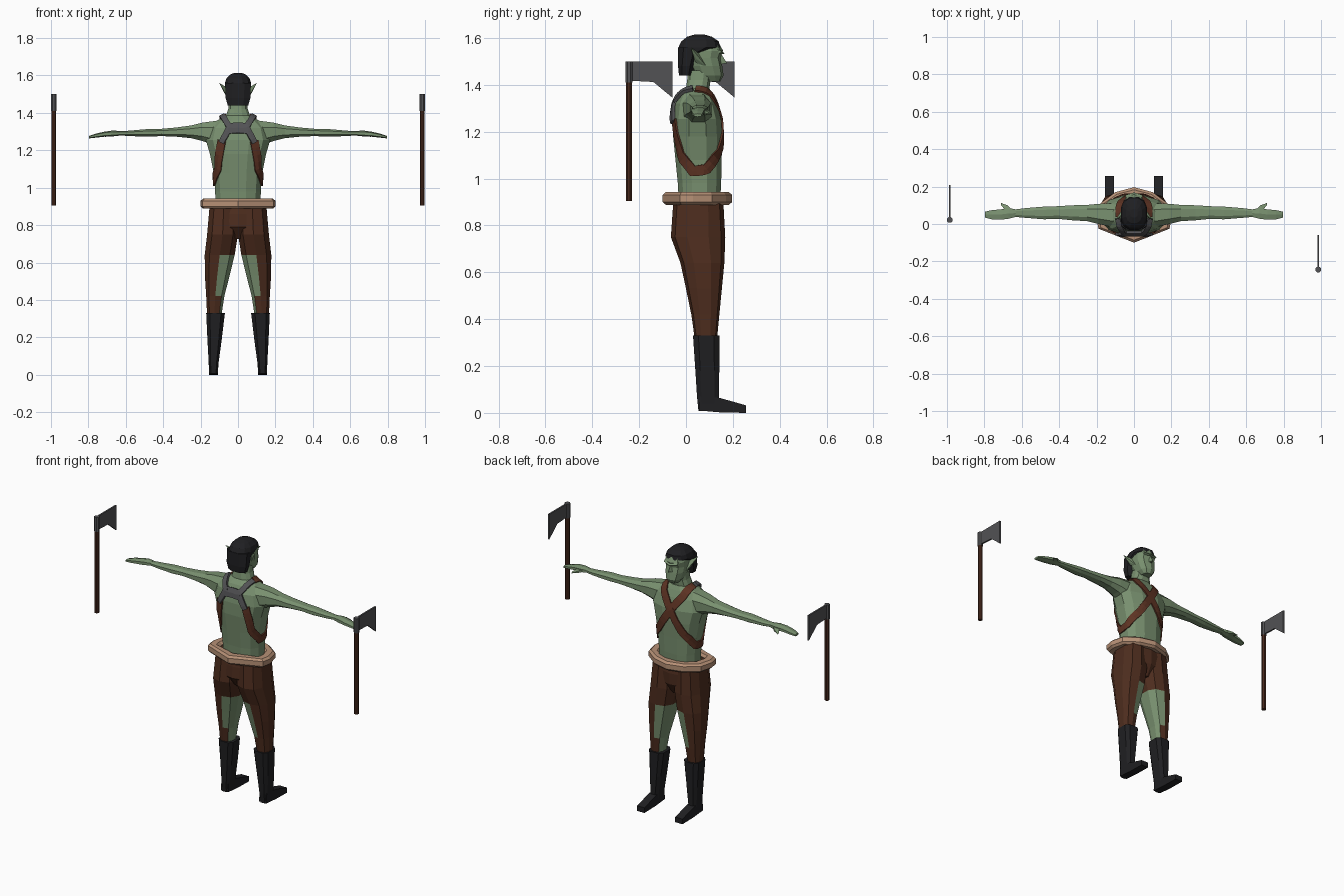
import bpy, bmesh
from math import sin, cos, pi
from mathutils import Vector
from mathutils.bvhtree import BVHTree

if "Cube" in bpy.data.objects:
    bpy.data.objects.remove(bpy.data.objects["Cube"])


def material(name, *rgb):
    m = bpy.data.materials.new(name)
    m.diffuse_color = (*rgb, 1)
    m.use_nodes = True
    m.node_tree.nodes["Principled BSDF"].inputs["Base Color"].default_value = m.diffuse_color
    return m


SKIN = material("skin", .19, .28, .16)
CLOTH = material("cloth", .075, .026, .013)
LEATHER = material("strap_leather", .11, .033, .017)
BLACK = material("black", .014, .014, .016)
TAN = material("tan", .47, .28, .18)
METAL = material("metal", .085, .085, .09)
WOOD = material("wood", .065, .022, .012)


def finish(name, bm, *mats):
    bmesh.ops.recalc_face_normals(bm, faces=bm.faces)
    me = bpy.data.meshes.new(name)
    bm.to_mesh(me)
    ob = bpy.data.objects.new(name, me)
    for m in mats:
        me.materials.append(m)
    bpy.context.collection.objects.link(ob)
    return ob


def ring(axis, a, u0, u1, v0, v1, n, power=.8):
    """Rounded-box cross-section at position a on an axis."""
    pts = []
    for i in range(n):
        t = 2 * pi * (i + .5) / n
        f = lambda c: abs(c) ** power * (1 if c > 0 else -1) / cos(pi / n) ** power
        u = (u0 + u1) / 2 + (u1 - u0) / 2 * f(cos(t))
        v = (v0 + v1) / 2 + (v1 - v0) / 2 * f(sin(t))
        pts.append({"x": (a, u, v), "y": (u, a, v), "z": (u, v, a)}[axis])
    return pts


def loft(rings, closed=False):
    bm = bmesh.new()
    vs = [[bm.verts.new(p) for p in r] for r in rings]
    n = len(vs[0])
    pairs = list(zip(vs, vs[1:])) + ([(vs[-1], vs[0])] if closed else [])
    for a, b in pairs:
        for i in range(n):
            bm.faces.new((a[i], a[(i + 1) % n], b[(i + 1) % n], b[i]))
    if not closed:
        bm.faces.new(vs[0])
        bm.faces.new(vs[-1])
    return bm


def hull(name, pts, mat, s=1):
    bm = bmesh.new()
    for x, y, z in pts:
        bm.verts.new((s * x, y, z))
    bmesh.ops.convex_hull(bm, input=bm.verts)
    return finish(name, bm, mat)


def stack(rows, n, power=.8):
    return loft([ring("z", z, -hx, hx, y0, y1, n, power) for z, hx, y0, y1 in rows])


def limb(name, axis, rows, n, mat, s, power=.8):
    bm = loft([ring(axis, *r, n, power) for r in rows])
    for v in bm.verts:
        v.co.x *= s
    return finish(name, bm, mat)


# torso and neck
body = stack([(.89, .12, -.03, .145), (.98, .122, -.035, .15), (1.08, .13, -.045, .152),
              (1.18, .15, -.055, .155), (1.255, .172, -.055, .15), (1.32, .155, -.045, .13),
              (1.36, .11, -.025, .113), (1.385, .065, 0, .1), (1.42, .052, .005, .105),
              (1.46, .048, .01, .11)], 12)
bmesh.ops.recalc_face_normals(body, faces=body.faces)
tree = BVHTree.FromBMesh(body)
finish("torso", body, SKIN)

# head
finish("head", stack([(1.415, .028, .085, .145), (1.44, .046, .04, .158), (1.48, .058, .02, .152),
                      (1.515, .061, .01, .145), (1.545, .062, 0, .155), (1.585, .05, .01, .135)],
                     10), SKIN)
hull("nose", [(0, .145, 1.54), (-.016, .14, 1.487), (.016, .14, 1.487), (0, .175, 1.492)], SKIN)
hull("brow", [(x, y, z) for x in (-.045, .045) for y, z in ((.13, 1.555), (.155, 1.54), (.13, 1.53))]
     + [(0, .168, 1.533)], SKIN)
# hair: cap on top and a fall at the back
finish("hair_top", stack([(1.535, .068, -.033, .075), (1.56, .07, -.032, .145),
                          (1.585, .062, -.02, .14), (1.605, .042, .005, .11),
                          (1.614, .02, .035, .08)], 12), BLACK)
finish("hair_back", stack([(1.44, .055, -.03, .025), (1.48, .066, -.034, .035),
                           (1.56, .069, -.034, .06)], 8), BLACK)

# belt: faceted ring swept around the waist
half = [(0, -.1), (.19, -.025), (.2, .03), (.18, .11), (.1, .17), (0, .197)]
path = half + [(-x, y) for x, y in half[-2:0:-1]]
section = [(0, .9), (0, .93), (.014, .942), (.05, .942), (.065, .925), (.05, .89), (.014, .888)]
rings = []
for x, y in path:
    d = Vector((x, y - .05, 0)).normalized()
    rings.append([(x - d.x * r, y - d.y * r, z) for r, z in section])
finish("belt", loft(rings, True), TAN)

# trouser seat
finish("trouser_seat", stack([(.92, .135, -.04, .15), (.86, .15, -.05, .158),
                              (.79, .13, -.055, .155), (.725, .03, -.01, .12)], 10), CLOTH)


def strap(name, pts, width, mat, lift, thick):
    """Ribbon laid onto the torso surface."""
    pts = [Vector(p) for p in pts]
    fine = [a.lerp(b, k / 4) for a, b in zip(pts, pts[1:]) for k in range(4)] + [pts[-1]]
    bm = bmesh.new()
    rows = []
    for i, p in enumerate(fine):
        t = fine[min(i + 1, len(fine) - 1)] - fine[max(i - 1, 0)]
        q, n = tree.find_nearest(p)[:2]
        side = n.cross(t).normalized() * width / 2
        row = []
        for k in (-1, 0, 1):
            c, m = tree.find_nearest(q + side * k)[:2]
            row.append(bm.verts.new(c + m * lift))
        rows.append(row)
    for a, b in zip(rows, rows[1:]):
        for k in (0, 1):
            bm.faces.new((a[k], a[k + 1], b[k + 1], b[k]))
    ob = finish(name, bm, mat)
    mod = ob.modifiers.new("thickness", "SOLIDIFY")
    mod.thickness, mod.offset = thick, 0


strap("harness_plate", [(-.055, -.05, 1.315), (0, -.06, 1.32), (.055, -.05, 1.315)],
      .055, METAL, .01, .014)

for s, side in ((-1, "left"), (1, "right")):
    # harness: front cross strap, wrapping the flank to the back plate
    strap(side + "_cross_strap",
          [(s * .08, .04, 1.39), (s * .065, .12, 1.34), (0, .16, 1.25), (-s * .07, .15, 1.14),
           (-s * .13, .09, 1.04), (-s * .135, .03, 1.03), (-s * .115, -.03, 1.1),
           (-s * .09, -.06, 1.25)], .045, LEATHER, .004, .008)
    strap(side + "_harness_arm", [(s * .085, .03, 1.385), (s * .07, -.02, 1.365),
                                  (s * .045, -.05, 1.32), (s * .09, -.06, 1.24)],
          .03, METAL, .01, .014)

    # arm and hand
    limb(side + "_arm", "x", [(.10, -.02, .11, 1.215, 1.36), (.19, 0, .108, 1.25, 1.348),
                              (.25, .015, .102, 1.265, 1.333), (.33, .02, .1, 1.273, 1.322),
                              (.41, .028, .095, 1.276, 1.315), (.48, .025, .093, 1.273, 1.314),
                              (.58, .033, .085, 1.276, 1.305), (.635, .038, .078, 1.28, 1.302)],
         8, SKIN, s)
    limb(side + "_hand", "x", [(.63, .038, .078, 1.28, 1.302), (.67, .028, .085, 1.276, 1.304),
                               (.715, .023, .078, 1.274, 1.298), (.76, .025, .074, 1.269, 1.288),
                               (.797, .034, .066, 1.264, 1.276)], 6, SKIN, s)
    hull(side + "_thumb", [(.645, .07, 1.285), (.645, .07, 1.3), (.69, .075, 1.275),
                           (.69, .075, 1.295), (.675, .1, 1.278), (.675, .1, 1.29),
                           (.71, .112, 1.272), (.71, .1, 1.28)], SKIN, s)
    # pointed ear
    hull(side + "_ear", [(.058, .055, 1.535), (.055, .09, 1.475), (.062, .04, 1.495),
                         (.075, .045, 1.51), (.1, .02, 1.56)], SKIN, s)

    # leg: cloth outside, bare skin patch on the inner knee and calf
    bm = loft([ring("z", *r, 10, .8) for r in (
        (.9, 0, .152, -.05, .155), (.75, 0, .165, -.06, .163), (.64, .018, .178, -.02, .16),
        (.53, .045, .177, .003, .15), (.42, .073, .17, .025, .14), (.31, .09, .165, .04, .13))])
    for f in bm.faces:
        c = f.calc_center_median()
        mid = .098 + (.64 - c.z) * .1
        if .42 < c.z < .64 and c.x < mid + .01 or .33 < c.z < .42 and c.x < mid - .02:
            f.material_index = 1
    for v in bm.verts:
        v.co.x *= s
    finish(side + "_leg", bm, CLOTH, SKIN)

    # boot
    limb(side + "_boot_shaft", "z", [(.33, .07, .17, .03, .142), (.18, .088, .163, .04, .142),
                                     (.07, .103, .157, .047, .14), (.008, .108, .155, .053, .14)],
         8, BLACK, s, .6)
    hull(side + "_boot_foot", [(x, y, z) for x in (.106, .156) for y, z in
                               ((.055, .01), (.06, .07), (.14, .065), (.257, .032), (.257, 0),
                                (.15, .002))], BLACK, s)

    # hand axe floating beside the figure
    ax, ay = s * .985, (-.244 if s > 0 else .022)
    for name, z0, z1, r, mat in (("handle", .905, 1.415, .013, WOOD), ("socket", 1.41, 1.5, .015, METAL)):
        finish(f"{side}_axe_{name}", loft([ring("z", z, ax - r, ax + r, ay - r, ay + r, 8, 1)
                                           for z in (z0, z1)]), mat)
    prof = [(0, 1.5), (.186, 1.5), (.186, 1.345), (.105, 1.412), (0, 1.418)]
    finish(side + "_axe_blade", loft([[(ax + d, ay + y, z) for y, z in prof]
                                      for d in (-.005, .005)]), METAL)
